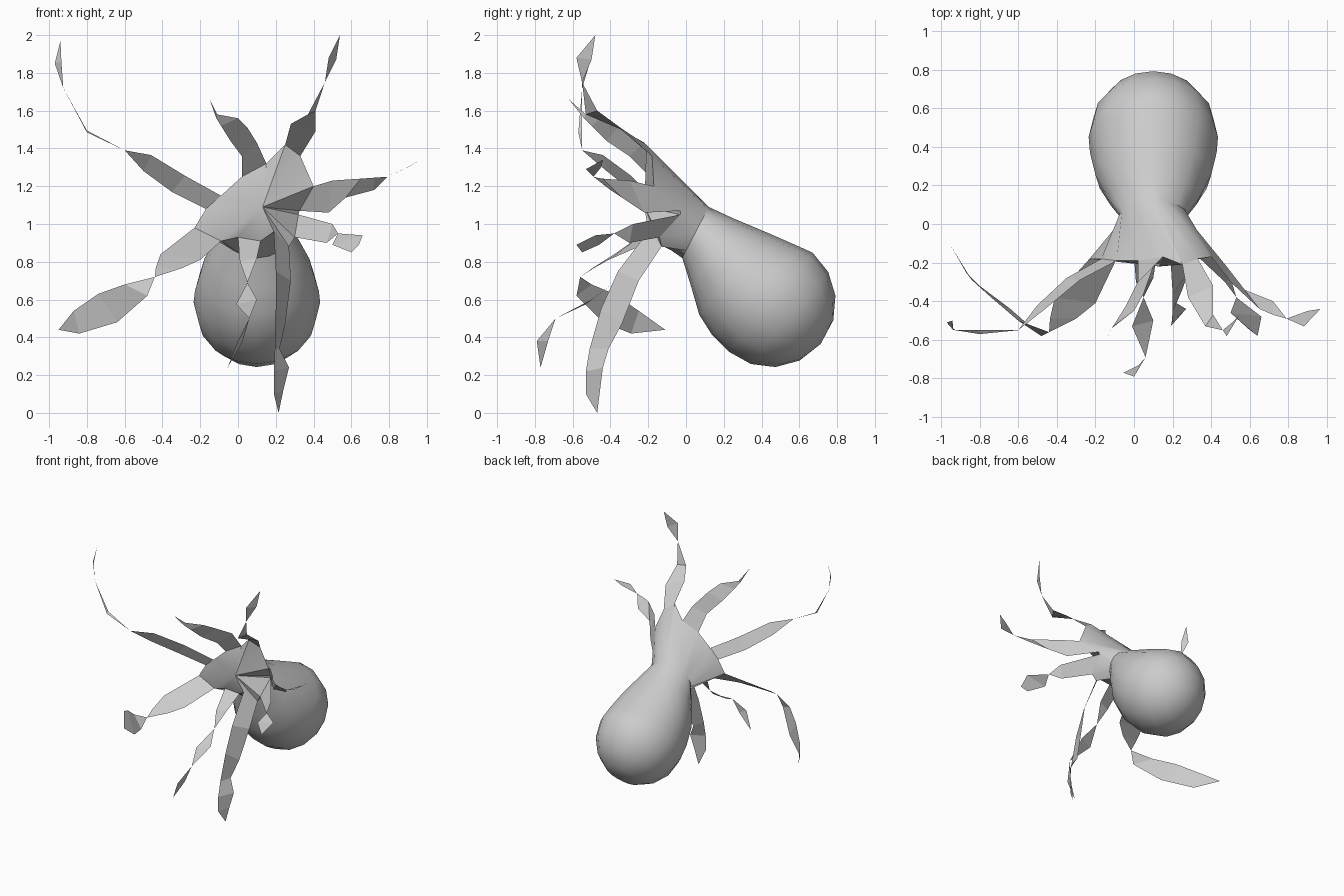
import bpy, bmesh, math
from mathutils import Vector

skin = bpy.data.materials.new("grey skin")
skin.diffuse_color = (0.6, 0.6, 0.6, 1)


def finish(name, bm, smooth):
    me = bpy.data.meshes.new(name)
    bm.to_mesh(me)
    bm.free()
    me.materials.append(skin)
    ob = bpy.data.objects.new(name, me)
    bpy.context.collection.objects.link(ob)
    if smooth:
        bpy.ops.object.select_all(action='DESELECT')
        ob.select_set(True)
        bpy.context.view_layer.objects.active = ob
        bpy.ops.object.shade_smooth_by_angle(angle=math.radians(30))
    return ob


def ribbon(name, stations, flip=False):
    """Thin blade; a station is 6 numbers (two edge points) or 3 (a pinch)."""
    bm = bmesh.new()
    prev = None
    for s in stations:
        cur = [bm.verts.new(s[i:i + 3]) for i in range(0, len(s), 3)]
        if prev and len(prev) + len(cur) > 2:
            bm.faces.new(prev + cur[::-1])
        prev = cur
    if flip:
        bmesh.ops.reverse_faces(bm, faces=bm.faces)
    finish(name, bm, False)
    return [Vector(stations[0][:3]), Vector(stations[0][3:])]


# Tentacles, in order around the head; each returns its two root points
roots = []
roots += ribbon("upper_left_tentacle", [
    (-.09, -.19, 1.15, -.17, -.18, 1.08), (-.28, -.29, 1.255, -.35, -.28, 1.17),
    (-.46, -.44, 1.365, -.50, -.42, 1.28), (-.60, -.55, 1.39),
    (-.80, -.55, 1.495, -.80, -.57, 1.485), (-.925, -.55, 1.72),
    (-.97, -.51, 1.85, -.935, -.55, 1.86), (-.94, -.50, 1.97)], True)
roots += ribbon("lower_left_tentacle", [
    (-.23, -.18, .98, -.09, -.18, .91), (-.41, -.38, .84, -.20, -.41, .81),
    (-.435, -.49, .77, -.30, -.49, .765), (-.44, -.56, .72),
    (-.60, -.50, .68, -.48, -.58, .62), (-.74, -.38, .63, -.64, -.44, .48),
    (-.87, -.25, .54, -.84, -.29, .42), (-.95, -.11, .44)])
roots += ribbon("front_tentacle", [
    (0, -.17, .93, .12, -.15, .91), (.01, -.30, .80, .10, -.28, .82),
    (.05, -.38, .69), (-.01, -.53, .575, .10, -.50, .60), (.06, -.69, .50),
    (0, -.79, .38, .025, -.73, .38), (-.055, -.77, .24)])
roots += ribbon("long_front_tentacle", [
    (.19, -.20, .96, .27, -.13, .88), (.20, -.36, .75, .28, -.25, .70),
    (.20, -.45, .55, .25, -.34, .47), (.195, -.51, .34, .22, -.41, .34),
    (.19, -.53, .22, .27, -.44, .24), (.19, -.53, .10, .24, -.455, .12),
    (.215, -.47, 0)])
roots += ribbon("lower_right_tentacle", [
    (.30, -.14, .93, .32, -.03, 1.05), (.47, -.30, .90, .50, -.28, 1.0),
    (.53, -.38, .95), (.50, -.46, .89, .66, -.48, .94),
    (.60, -.55, .85, .64, -.58, .89)])
roots += ribbon("upper_right_tentacle", [
    (.325, -.03, 1.07, .40, -.17, 1.20), (.48, -.22, 1.06, .50, -.30, 1.23),
    (.57, -.34, 1.14, .65, -.44, 1.24), (.72, -.40, 1.18, .72, -.47, 1.245),
    (.79, -.49, 1.25), (.88, -.53, 1.29, .90, -.45, 1.30), (.965, -.44, 1.34)])
roots += ribbon("tall_right_tentacle", [
    (.33, -.18, 1.36, .25, -.21, 1.42), (.41, -.32, 1.49, .28, -.38, 1.53),
    (.41, -.47, 1.60, .37, -.53, 1.58), (.46, -.55, 1.75),
    (.52, -.50, 1.87, .48, -.58, 1.88), (.54, -.48, 2.0)])
roots += ribbon("top_tentacle", [
    (.15, -.17, 1.32, .02, -.19, 1.25), (.10, -.22, 1.43, .02, -.30, 1.36),
    (.05, -.36, 1.51, -.04, -.42, 1.44), (0, -.45, 1.56, -.09, -.50, 1.52),
    (-.11, -.53, 1.58, -.115, -.54, 1.56), (-.15, -.62, 1.66)])

# Body: head ring of tentacle roots, lofted through the neck to a round mantle
N = 16
bm = bmesh.new()
loops = [[bm.verts.new(p) for p in roots]]


def add_ring(mid, half, width):
    ring = []
    for k in range(N):
        a = math.radians(157.5 + 360 * k / N)
        ring.append(bm.verts.new((.1 + width * math.cos(a),
                                  mid[0] + half[0] * math.sin(a),
                                  mid[1] + half[1] * math.sin(a))))
    loops.append(ring)


# neck and taper: top (y, z), bottom (y, z), half width
for ty, tz, by, bz, w in [(.12, 1.09, -.02, .82, .175), (.25, 1.03, .03, .66, .24),
                          (.44, .95, .07, .52, .30), (.60, .88, .14, .41, .328)]:
    add_ring(((ty + by) / 2, (tz + bz) / 2), ((ty - by) / 2, (tz - bz) / 2), w)

# round end of the mantle
R, cy, cz = .343, .45, .585
for deg in (0, 22, 44, 66):
    c, s = math.cos(math.radians(deg)), math.sin(math.radians(deg))
    add_ring((cy + R * s * .766, cz - R * s * .643),
             (R * c * .643, R * c * .766), .335 * c)

for a, b in zip(loops, loops[1:]):
    for k in range(N):
        j = (k + 1) % N
        bm.faces.new((a[k], a[j], b[j], b[k]))
front = bm.verts.new((.13, -.22, 1.09))
back = bm.verts.new((.1, cy + R * .766, cz - R * .643))
for ring, tip in ((loops[0], front), (loops[-1], back)):
    for k in range(N):
        bm.faces.new((ring[k], ring[(k + 1) % N], tip))
bmesh.ops.recalc_face_normals(bm, faces=bm.faces)
finish("head_and_mantle", bm, True)
